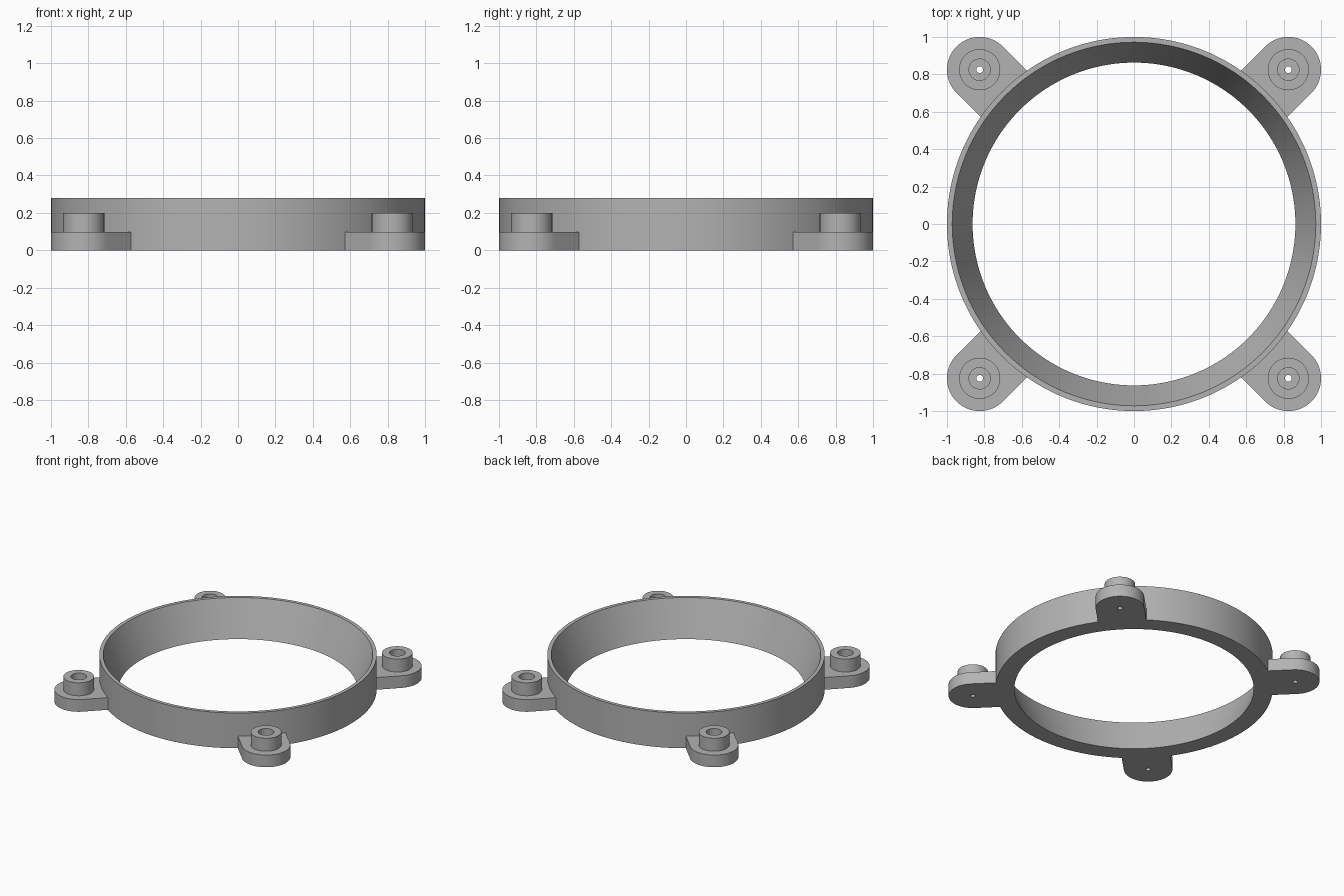
import bpy, bmesh, math

cube = bpy.data.objects.get("Cube")
if cube:
    bpy.data.objects.remove(cube, do_unlink=True)

grey = bpy.data.materials.new("plain grey")
grey.use_nodes = True
colour = (0.45, 0.45, 0.45, 1)
grey.diffuse_color = colour
grey.node_tree.nodes["Principled BSDF"].inputs["Base Color"].default_value = colour


def lathe(name, profile, steps):
    """Sweep a closed (radius, z) profile; a radius may be a function of angle."""
    bm = bmesh.new()
    loops = []
    for radius, z in profile:
        loop = []
        for i in range(steps):
            t = math.tau * i / steps
            r = radius(t) if callable(radius) else radius
            loop.append(bm.verts.new((r * math.cos(t), r * math.sin(t), z)))
        loops.append(loop)
    for a, b in zip(loops, loops[1:] + loops[:1]):
        for i in range(steps):
            j = (i + 1) % steps
            bm.faces.new((a[i], a[j], b[j], b[i]))
    bmesh.ops.recalc_face_normals(bm, faces=bm.faces)
    mesh = bpy.data.meshes.new(name)
    bm.to_mesh(mesh)
    bm.free()
    mesh.materials.append(grey)
    obj = bpy.data.objects.new(name, mesh)
    bpy.context.collection.objects.link(obj)
    bpy.ops.object.select_all(action='DESELECT')
    obj.select_set(True)
    bpy.context.view_layer.objects.active = obj
    bpy.ops.object.shade_smooth_by_angle(angle=math.radians(30))
    return obj


# Ring with a bore that widens towards the top
lathe("ring", [(1, 0), (1, 0.28), (0.972, 0.28), (0.863, 0)], 160)

# Mounting lugs: round outer end, straight sides, square root sunk in the ring
WIDTH, ROOT, CENTRE = 0.175, 0.22, 0.825


def lug_outline(t):
    c, s = math.cos(t), abs(math.sin(t))
    if c >= 0:
        return WIDTH
    return min(WIDTH / max(s, 1e-6), ROOT / -c)


# Plate, raised boss, screw recess and pilot hole in one section
lug_profile = [(lug_outline, 0), (lug_outline, 0.097), (0.11, 0.097), (0.11, 0.2),
               (0.057, 0.2), (0.057, 0.06), (0.018, 0.06), (0.018, 0)]

for name, sx, sy in (("front_left", 1, -1), ("front_right", -1, -1),
                     ("back_left", 1, 1), ("back_right", -1, 1)):
    lug = lathe(name + "_lug", lug_profile, 72)
    lug.location = (sx * CENTRE, sy * CENTRE, 0)
    lug.rotation_euler.z = math.atan2(sy, sx)
